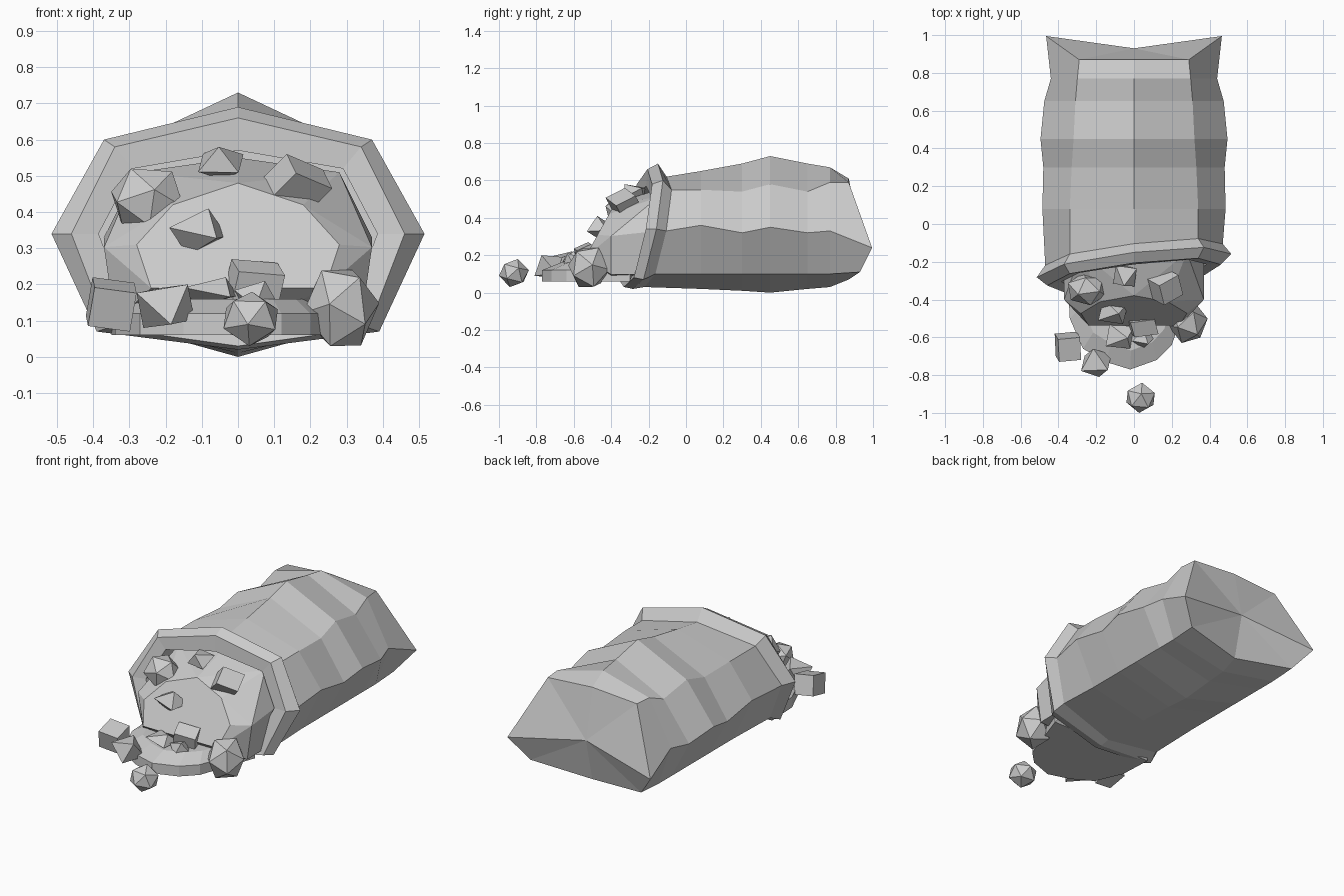
import bpy
import bmesh
from itertools import product
from math import radians
from mathutils import Vector, Euler

if "Cube" in bpy.data.objects:
    bpy.data.objects.remove(bpy.data.objects["Cube"], do_unlink=True)

grey = bpy.data.materials.new("plain grey")
grey.use_nodes = True
GREY = (0.6, 0.6, 0.6, 1)
grey.diffuse_color = GREY
grey.node_tree.nodes["Principled BSDF"].inputs["Base Color"].default_value = GREY


def finish(name, bm):
    bmesh.ops.recalc_face_normals(bm, faces=bm.faces)
    mesh = bpy.data.meshes.new(name)
    bm.to_mesh(mesh)
    bm.free()
    mesh.materials.append(grey)
    obj = bpy.data.objects.new(name, mesh)
    bpy.context.collection.objects.link(obj)
    return obj


def octagon(top, upper, side, lower, bottom):
    """Eight (x, z) points; the three pairs are mirrored in x."""
    right = [upper, side, lower]
    left = [(-x, z) for x, z in reversed(right)]
    return [(0, top)] + right + [(0, bottom)] + left


def hull(name, points):
    bm = bmesh.new()
    for p in points:
        bm.verts.new(p)
    result = bmesh.ops.convex_hull(bm, input=bm.verts)
    loose = {v for v in result["geom_interior"] if isinstance(v, bmesh.types.BMVert)}
    bmesh.ops.delete(bm, geom=list(loose), context="VERTS")
    bmesh.ops.dissolve_limit(bm, angle_limit=radians(4), verts=bm.verts, edges=bm.edges)
    return finish(name, bm)


# Wrap: loft from the recessed mouth, over the thick rim and along the body
bm = bmesh.new()
rings = []


def add_ring(y, section, tilt=0):
    rings.append([bm.verts.new((x, y + tilt * (0.12 * x + 0.2 * (z - 0.34)), z))
                  for x, z in section])


mouth = octagon(0.57, (0.29, 0.52), (0.385, 0.34), (0.3, 0.12), 0.08)
add_ring(-0.1, mouth, 1)
add_ring(-0.26, mouth, 1)
add_ring(-0.27, octagon(0.66, (0.34, 0.58), (0.46, 0.34), (0.36, 0.08), 0.03), 1)
add_ring(-0.22, octagon(0.69, (0.37, 0.6), (0.515, 0.34), (0.39, 0.07), 0.02), 1)
add_ring(-0.16, octagon(0.62, (0.34, 0.55), (0.47, 0.33), (0.37, 0.1), 0.03), 1)

# y, top z, upper x, upper z, side x, side z, bottom z
body = [
    (0.08, 0.65, 0.34, 0.55, 0.485, 0.36, 0.02),
    (0.3, 0.69, 0.33, 0.54, 0.48, 0.32, 0.01),
    (0.45, 0.73, 0.32, 0.58, 0.495, 0.35, 0),
    (0.65, 0.69, 0.31, 0.54, 0.475, 0.32, 0.02),
    (0.77, 0.67, 0.3, 0.59, 0.44, 0.33, 0.03),
]
for y, top, ux, uz, sx, sz, bottom in body:
    add_ring(y, octagon(top, (ux, uz), (sx, sz), (0.36, 0.1), bottom))
add_ring(0.87, octagon(0.61, (0.29, 0.59), (0.465, 0.24), (0.36, 0.11), 0.07))

# Folded tail: the two side corners stick out past a sunken middle
tail = rings[-1]
for i in (2, 6):
    tail[i].co.y = 0.995
for i in (3, 5):
    tail[i].co.y = 0.93
for a, b in zip(rings, rings[1:]):
    for i in range(8):
        j = (i + 1) % 8
        bm.faces.new((a[i], a[j], b[j], b[i]))
bm.faces.new(rings[0])
middle = bm.verts.new((0, 0.93, 0.32))
for i in range(8):
    bm.faces.new((tail[i], tail[(i + 1) % 8], middle))
finish("wrap", bm)

# Filling: a sloping mound with a tongue spilling forward
back = octagon(0.55, (0.28, 0.51), (0.37, 0.33), (0.34, 0.1), 0.07)
face = octagon(0.48, (0.18, 0.42), (0.28, 0.31), (0.24, 0.19), 0.19)
hull("filling_mound",
     [(x, -0.15, z) for x, z in back]
     + [(x, -0.4, 0.06 + (z - 0.06) * 0.9) for x, z in back[2:7]]
     + [(x, -0.61 + 0.55 * (z - 0.06), z) for x, z in face])
tongue_outline = [(-0.35, -0.3), (-0.34, -0.5), (-0.27, -0.66), (-0.15, -0.73), (-0.02, -0.77),
                  (0.12, -0.72), (0.2, -0.64), (0.22, -0.5), (0.32, -0.3)]
hull("filling_tongue",
     [(x, y, z) for x, y in tongue_outline for z in (0.06, 0.12)]
     + [(x * 0.8, y * 0.87, 0.16) for x, y in tongue_outline])

# Chunks of filling: cubes, eight-sided gems and twenty-sided balls
GOLDEN = 1.618
SHAPES = {
    "cube": list(product((-1, 1), repeat=3)),
    "gem": [tuple(s if i == axis else 0 for i in range(3)) for axis in range(3) for s in (-1, 1)],
    "ball": [p for a, b in product((-1, 1), (-GOLDEN, GOLDEN))
             for p in ((0, a, b), (a, b, 0), (b, 0, a))],
}


def chunk(name, shape, x_range, y_range, z_range, turn):
    """Turn a shape, then size it to span the given ranges."""
    points = [Vector(p) for p in SHAPES[shape]]
    for p in points:
        p.rotate(Euler([radians(a) for a in turn]))
    for axis, (low, high) in enumerate((x_range, y_range, z_range)):
        values = [p[axis] for p in points]
        scale = (high - low) / (max(values) - min(values))
        start = min(values)
        for p in points:
            p[axis] = low + (p[axis] - start) * scale
    hull(name, points)


chunk("loose_chunk", "ball", (-0.04, 0.11), (-1, -0.84), (0.03, 0.18), (20, 10, 30))
chunk("left_chunk", "ball", (0.18, 0.39), (-0.63, -0.41), (0.03, 0.24), (10, 25, 15))
chunk("right_cube", "cube", (-0.42, -0.28), (-0.73, -0.57), (0.07, 0.22), (15, 8, 5))
chunk("front_gem", "gem", (-0.28, -0.12), (-0.81, -0.66), (0.08, 0.2), (40, 25, 30))
chunk("middle_cube", "cube", (-0.04, 0.13), (-0.6, -0.48), (0.13, 0.27), (20, 6, 12))
chunk("slope_gem", "gem", (-0.19, -0.03), (-0.53, -0.4), (0.28, 0.41), (15, 10, 35))
chunk("top_gem", "gem", (-0.11, 0.015), (-0.33, -0.22), (0.49, 0.58), (30, -25, 30))
chunk("upper_left_chunk", "cube", (0.06, 0.26), (-0.43, -0.23), (0.39, 0.56), (35, 25, 30))
chunk("upper_right_chunk", "ball", (-0.35, -0.15), (-0.43, -0.26), (0.35, 0.52), (40, -30, 20))
chunk("flat_gem", "gem", (-0.15, 0), (-0.66, -0.53), (0.14, 0.22), (20, 15, 40))
chunk("lower_gem", "gem", (-0.01, 0.11), (-0.66, -0.56), (0.12, 0.21), (30, 20, 10))
